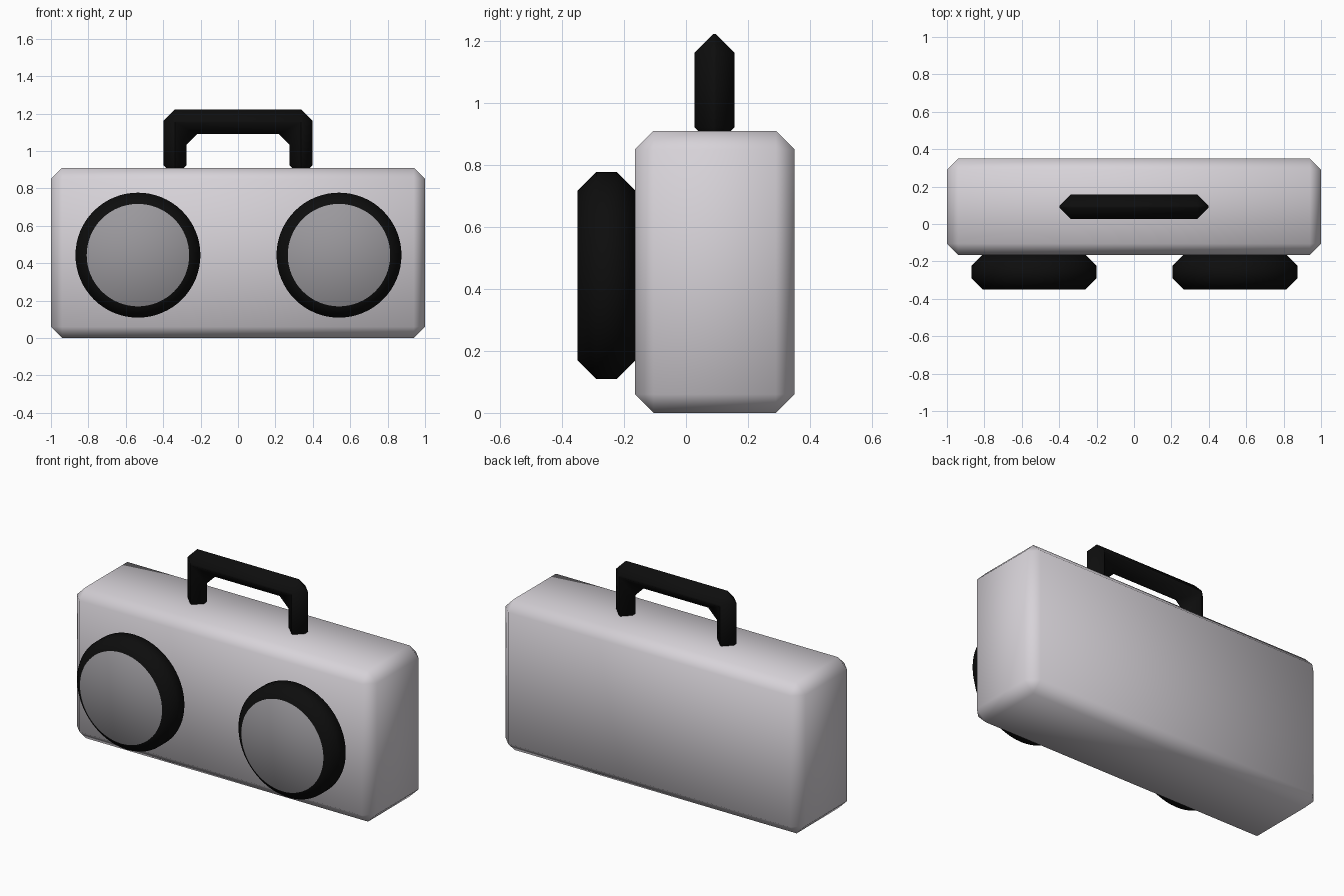
import bpy, bmesh, math
from mathutils import Matrix

if "Cube" in bpy.data.objects:
    bpy.data.objects.remove(bpy.data.objects["Cube"])

CHAMFER = 0.06


def material(name, rgb):
    m = bpy.data.materials.new(name)
    m.diffuse_color = (*rgb, 1)
    m.use_nodes = True
    m.node_tree.nodes["Principled BSDF"].inputs["Base Color"].default_value = m.diffuse_color
    return m


SILVER = material("silver", (0.68, 0.65, 0.69))
GREY = material("speaker grey", (0.33, 0.32, 0.34))
BLACK = material("black", (0.004, 0.004, 0.004))


def make_object(name, bm, mats):
    bmesh.ops.recalc_face_normals(bm, faces=bm.faces)
    for f in bm.faces:
        f.smooth = True
    me = bpy.data.meshes.new(name)
    bm.to_mesh(me)
    bm.free()
    for m in mats:
        me.materials.append(m)
    ob = bpy.data.objects.new(name, me)
    bpy.context.collection.objects.link(ob)
    return ob


def chamfer(ob):
    mod = ob.modifiers.new("chamfer", 'BEVEL')
    mod.width = CHAMFER
    mod.segments = 1
    mod.limit_method = 'ANGLE'
    mod.angle_limit = math.radians(30)


# Case: chamfered block
bm = bmesh.new()
bmesh.ops.create_cube(bm, size=1, matrix=Matrix.Translation((0, 0.0925, 0.455))
                      @ Matrix.Diagonal((2, 0.515, 0.91, 1)))
chamfer(make_object("case", bm, [SILVER]))

# Handle: U profile extruded through its thickness, then chamfered
half = [(0.398, 0.862), (0.398, 1.222)]
inner = [(0.276, 1.092), (0.276, 0.862)]
outline = half + [(-x, z) for x, z in reversed(half)]
outline += [(-x, z) for x, z in reversed(inner)] + inner
bm = bmesh.new()
face = bm.faces.new([bm.verts.new((x, 0.027, z)) for x, z in outline])
ext = bmesh.ops.extrude_face_region(bm, geom=[face])
bmesh.ops.translate(bm, vec=(0, 0.13, 0),
                    verts=[v for v in ext["geom"] if isinstance(v, bmesh.types.BMVert)])
if not face.is_valid or len(bm.faces) < 10:
    bm.faces.new([v for v in bm.verts if v.co.y < 0.03])
chamfer(make_object("handle", bm, [BLACK]))

# Speakers: lathe-like drums with a grey front disc
R, SIDES = 0.334, 64
PROFILE = [(R - CHAMFER, -0.35), (R, -0.35 + CHAMFER),
           (R, -0.163 - CHAMFER), (R - CHAMFER, -0.163)]
for name, cx in (("left_speaker", -0.535), ("right_speaker", 0.54)):
    bm = bmesh.new()
    rings = []
    for r, y in PROFILE:
        rings.append([bm.verts.new((cx + r * math.cos(a), y, 0.443 + r * math.sin(a)))
                      for a in (2 * math.pi * i / SIDES for i in range(SIDES))])
    for a, b in zip(rings, rings[1:]):
        for i in range(SIDES):
            j = (i + 1) % SIDES
            bm.faces.new((a[i], a[j], b[j], b[i]))
    bm.faces.new(rings[0]).material_index = 1
    bm.faces.new(rings[-1])
    make_object(name, bm, [BLACK, GREY])
